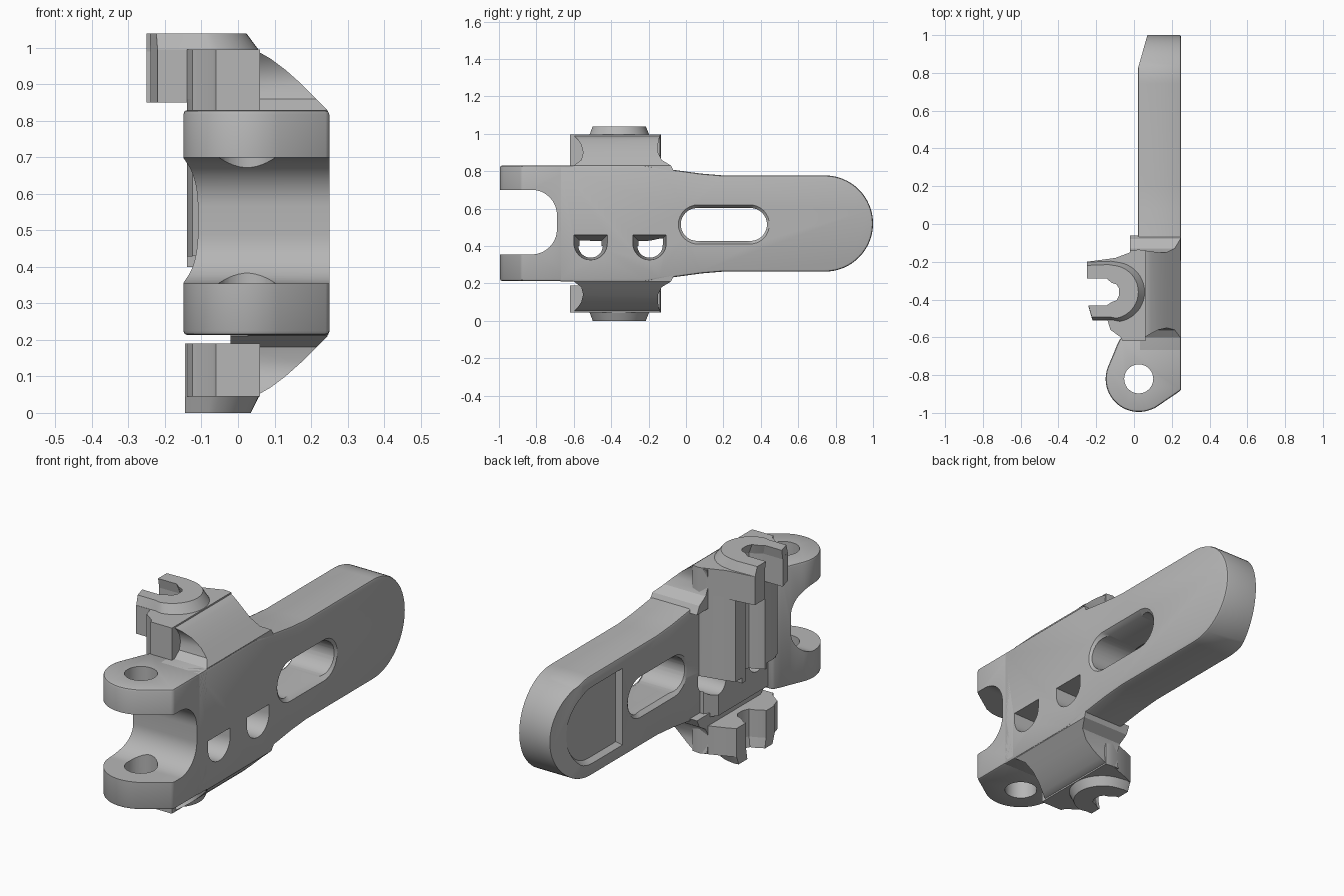
import bpy, bmesh
from math import sin, cos, pi, radians

cube = bpy.data.objects.get("Cube")
if cube:
    bpy.data.objects.remove(cube, do_unlink=True)

grey = bpy.data.materials.new("plain_grey")
grey.use_nodes = True
grey.diffuse_color = (0.47, 0.47, 0.47, 1)
grey.node_tree.nodes["Principled BSDF"].inputs["Base Color"].default_value = (0.47, 0.47, 0.47, 1)

HEIGHT = 1.04


def activate(ob):
    bpy.ops.object.select_all(action='DESELECT')
    ob.select_set(True)
    bpy.context.view_layer.objects.active = ob


def loft(name, rings, bevel=0):
    """Skin a closed solid through rings of equal point count."""
    bm = bmesh.new()
    loops = [[bm.verts.new(p) for p in ring] for ring in rings]
    n = len(loops[0])
    for a, b in zip(loops, loops[1:]):
        for i in range(n):
            j = (i + 1) % n
            bm.faces.new((a[i], a[j], b[j], b[i]))
    bm.faces.new(loops[0])
    bm.faces.new(loops[-1])
    bmesh.ops.recalc_face_normals(bm, faces=bm.faces)
    me = bpy.data.meshes.new(name)
    bm.to_mesh(me)
    bm.free()
    me.materials.append(grey)
    ob = bpy.data.objects.new(name, me)
    bpy.context.collection.objects.link(ob)
    if bevel:
        activate(ob)
        mod = ob.modifiers.new("edge", 'BEVEL')
        mod.width, mod.segments = bevel, 2
        mod.limit_method, mod.angle_limit = 'ANGLE', radians(50)
        bpy.ops.object.modifier_apply(modifier=mod.name)
    return ob


def prism(name, pts, axis, lo, hi, bevel=0, scale=1, pivot=(0, 0)):
    """Extrude a profile along an axis, optionally tapering the far end."""
    def place(p, d, s):
        a, b = [c + (v - c) * s for v, c in zip(p, pivot)]
        return {'x': (d, a, b), 'y': (a, d, b), 'z': (a, b, d)}[axis]
    return loft(name, [[place(p, lo, 1) for p in pts], [place(p, hi, scale) for p in pts]], bevel)


def arc(cx, cy, r, a0, a1, n=16):
    angles = [radians(a0 + (a1 - a0) * i / n) for i in range(n + 1)]
    return [(cx + r * cos(a), cy + r * sin(a)) for a in angles]


def cut(targets, cutter):
    for ob in targets:
        activate(ob)
        mod = ob.modifiers.new("cut", 'BOOLEAN')
        mod.operation, mod.solver, mod.object = 'DIFFERENCE', 'EXACT', cutter
        bpy.ops.object.modifier_apply(modifier=mod.name)
    bpy.data.objects.remove(cutter, do_unlink=True)


# Long plate with a round tail
mid = 0.52
upper = [(-0.68, 0.83), (-0.22, 0.83), (-0.14, 0.817), (0.08, 0.787), (0.2, 0.777)]
lower = [(y, HEIGHT - z) for y, z in reversed(upper)]
plate = prism("plate", upper + arc(0.743, mid, 0.257, 90, -90, 32) + lower, 'x', 0.02, 0.25, 0.012)

# Hinge block, rounded around the pin
hinge = prism("hinge_block", [(0.25, -0.6), (0.25, -0.88), (0.11, -0.975)]
              + arc(0.025, -0.82, 0.175, -70, -205, 24)
              + [(-0.11, -0.69), (-0.09, -0.64), (-0.07, -0.6)], 'z', 0.213, 0.83, 0.012)
body = [plate, hinge]

# Gap between the two knuckles, and the pin hole
gap = [(-1.2, 0.70)] + arc(-0.825, 0.565, 0.135, 90, 0) + arc(-0.825, 0.49, 0.135, 0, -90) + [(-1.2, 0.355)]
cut(body, prism("gap_cutter", gap, 'x', -0.4, 0.5))
cut([hinge], prism("pin_cutter", arc(0.025, -0.82, 0.077, 0, 348, 29), 'z', 0.1, 0.95))


# Long slot with chamfered rims
def slot(r):
    return arc(0.345, 0.515, r, -90, 90) + arc(0.06, 0.515, r, 90, 270)


cut([plate], prism("slot_cutter", slot(0.088), 'x', -0.1, 0.4))
for x0, x1 in ((0.255, 0.22), (0.015, 0.045)):
    cut([plate], prism("slot_rim_cutter", slot(0.108), 'x', x0, x1, scale=0.8, pivot=(0.2, 0.515)))

# Sloped back of the tail and its shallow hollow
cut([plate], prism("tail_cutter", [(-0.1, 0.82), (0.02, 0.82), (0.085, 1.05), (-0.1, 1.05)], 'z', 0, 1))
hollow = arc(0.73, mid, 0.21, 90, -90, 24) + [(0.47, 0.31), (0.47, 0.73)]
cut([plate], prism("hollow_cutter", hollow, 'x', 0.0, 0.045, scale=0.85, pivot=(0.7, mid)))

# Shared clip outline: two arms around an open channel
channel = [(-0.25, -0.28), (-0.13, -0.28), (-0.1, -0.305), (-0.07, -0.315), (-0.055, -0.34),
           (-0.055, -0.38), (-0.07, -0.41), (-0.1, -0.42), (-0.13, -0.44), (-0.24, -0.44), (-0.22, -0.51)]
block = channel + [(-0.14, -0.51), (-0.125, -0.56), (-0.07, -0.6), (-0.06, -0.62), (0.06, -0.62),
                   (0.06, -0.14), (0.02, -0.135), (-0.1, -0.18), (-0.25, -0.2)]
ring = channel + [(-0.11, -0.51)] + arc(-0.1, -0.36, 0.16, -80, 80, 20) + [(-0.12, -0.195), (-0.25, -0.2)]


def limited(pts, xmin):
    return [(max(x, xmin), y) for x, y in pts]


# Column behind the plate joining the clips
column = prism("column", limited(block, -0.14), 'z', 0.40, 0.86)
foot = prism("column_foot", [(-0.045, -0.61), (0.06, -0.61), (0.06, -0.14), (0.0, -0.14), (-0.045, -0.2)],
             'z', 0.23, 0.41)

# Two tapered windows
for y in (-0.51, -0.195):
    shape = [(y + 0.09, 0.46)] + arc(y, 0.415, 0.09, 0, -180) + [(y - 0.09, 0.46)]
    cut(body + [column, foot],
        prism("window_cutter", shape, 'x', 0.26, -0.3, scale=0.5, pivot=(y, 0.37)))

# Upper and lower clips with their caps and flared sloping shoulders
sections = [(0.79, 0.25, -0.61, -0.06), (0.83, 0.245, -0.60, -0.08), (0.86, 0.215, -0.56, -0.13),
            (0.90, 0.175, -0.55, -0.15), (0.94, 0.13, -0.56, -0.15), (0.97, 0.09, -0.58, -0.145),
            (0.99, 0.055, -0.60, -0.14)]
for side, xmin in (("upper", -0.25), ("lower", -0.145)):
    def h(z, top=(side == "upper")):
        return z if top else HEIGHT - z
    prism(side + "_clip", limited(block, xmin), 'z', h(0.85), h(0.995))
    prism(side + "_clip_cap", limited(ring, xmin), 'z', h(0.99), h(1.04), scale=0.88, pivot=(xmin, -0.36))
    loft(side + "_shoulder", [[(-0.02, y0, h(z)), (x1, y0, h(z)), (x1, y1, h(z)), (-0.02, y1, h(z))]
                              for z, x1, y0, y1 in sections])

for ob in bpy.context.scene.objects:
    if ob.type == 'MESH' and grey.name in ob.data.materials:
        activate(ob)
        bpy.ops.object.shade_smooth_by_angle(angle=radians(32))
